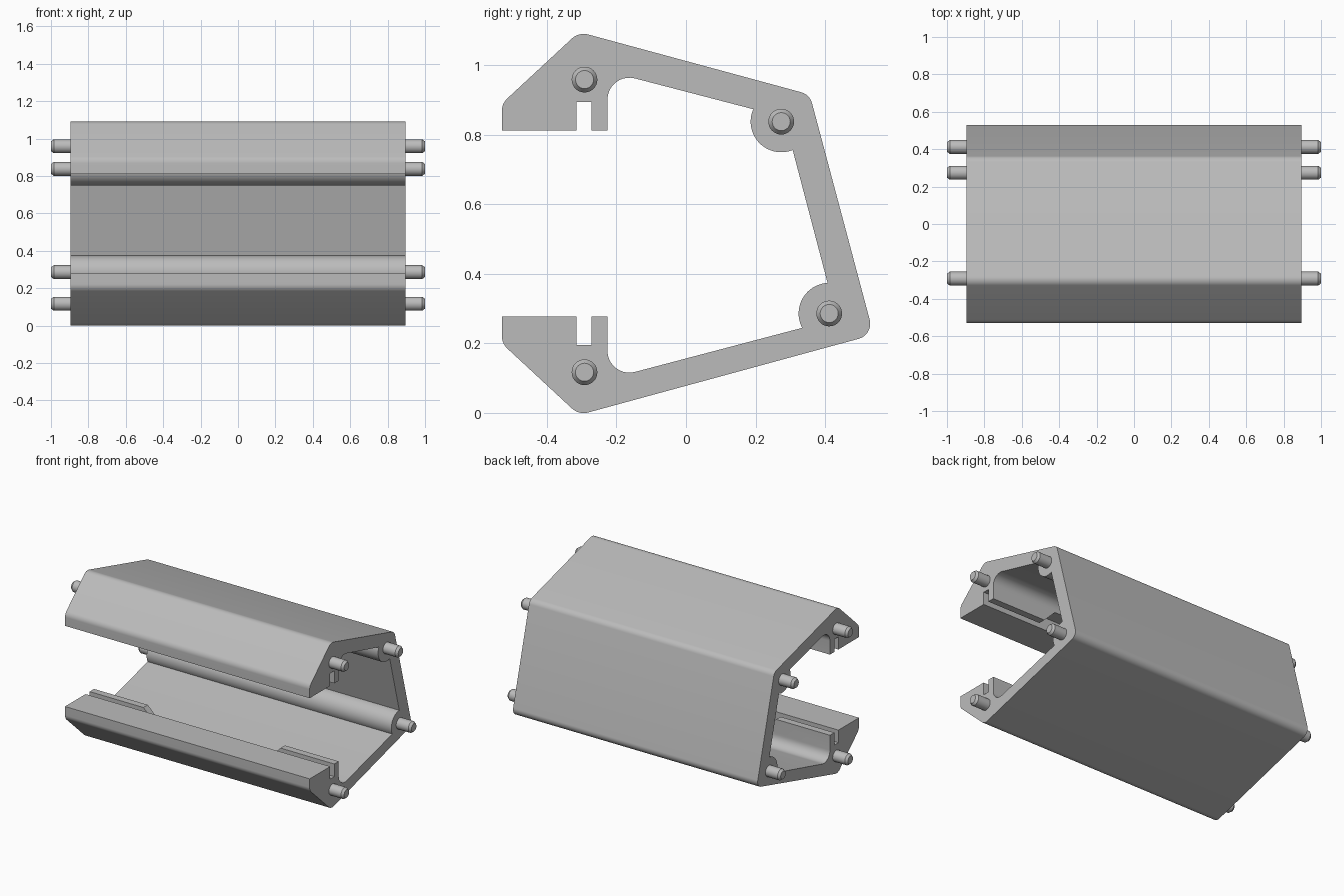
import bpy, bmesh, math
from mathutils import Vector

if "Cube" in bpy.data.objects:
    bpy.data.objects.remove(bpy.data.objects["Cube"], do_unlink=True)

HALF = 0.896      # half length of the extruded body
TOP = 1.09        # height, used to mirror the upper rail to the lower one

grey = bpy.data.materials.new("plain_grey")
grey.use_nodes = True
grey.diffuse_color = (0.5, 0.5, 0.5, 1)
grey.node_tree.nodes["Principled BSDF"].inputs["Base Color"].default_value = (0.5, 0.5, 0.5, 1)


def make_object(name, bm):
    bmesh.ops.recalc_face_normals(bm, faces=bm.faces)
    mesh = bpy.data.meshes.new(name)
    bm.to_mesh(mesh)
    bm.free()
    mesh.materials.append(grey)
    ob = bpy.data.objects.new(name, mesh)
    bpy.context.collection.objects.link(ob)
    return ob


def activate(ob):
    bpy.ops.object.select_all(action='DESELECT')
    ob.select_set(True)
    bpy.context.view_layer.objects.active = ob


def smooth(ob):
    activate(ob)
    bpy.ops.object.shade_smooth_by_angle(angle=math.radians(30))


def prism(name, points, offset):
    """Extrude a closed outline along offset."""
    bm = bmesh.new()
    face = bm.faces.new([bm.verts.new(p) for p in points])
    new = bmesh.ops.extrude_face_region(bm, geom=[face])["geom"]
    bmesh.ops.translate(bm, vec=offset, verts=[v for v in new if isinstance(v, bmesh.types.BMVert)])
    return make_object(name, bm)


def rounded(corners, steps=10):
    """Replace each corner (y, z, radius) with a tangent arc."""
    out = []
    for i, (y, z, r) in enumerate(corners):
        p = Vector((y, z))
        if r == 0:
            out.append(p)
            continue
        a = (Vector(corners[i - 1][:2]) - p).normalized()
        b = (Vector(corners[(i + 1) % len(corners)][:2]) - p).normalized()
        half = a.angle(b) / 2
        centre = p + (a + b).normalized() * r / math.sin(half)
        start = p + a * r / math.tan(half) - centre
        end = p + b * r / math.tan(half) - centre
        turn = math.pi - 2 * half
        for k in range(steps + 1):
            t = k / steps
            out.append(centre + (start * math.sin((1 - t) * turn) + end * math.sin(t * turn)) / math.sin(turn))
    return out


def boss(centre, start, end, radius=0.088, steps=20):
    """Round screw boss on the inside of a corner."""
    angles = [math.radians(start + (end - start) * k / steps) for k in range(steps + 1)]
    return [(centre[0] + radius * math.cos(a), centre[1] + radius * math.sin(a), 0) for a in angles]


# Centres of the four pins in the end section
upper_boss, lower_boss = (0.274, 0.838), (0.412, 0.286)
pins = [(-0.292, 0.959), upper_boss, lower_boss, (-0.292, 0.117)]

# Body section: outer shell, then back along the inside
outer_rail = [(-0.53, 0.812, 0), (-0.53, 0.89, 0.05), (-0.308, 1.096, 0.05)]
slot = [(-0.226, 0.812, 0), (-0.272, 0.812, 0), (-0.272, 0.895, 0),
        (-0.315, 0.895, 0), (-0.315, 0.812, 0)]


def flip(points):
    return [(y, TOP - z, r) for y, z, r in reversed(points)]


section = (outer_rail + [(0.356, 0.916, 0.045), (0.54, 0.225, 0.045)]
           + flip(outer_rail) + flip(slot)
           + [(-0.226, 0.097, 0.063)]
           + boss(lower_boss, 208, 93)
           + boss(upper_boss, 292, 156)
           + [(-0.226, 0.983, 0.063)] + slot)
body = prism("shell_body", [(-HALF, p.x, p.y) for p in rounded(section)], (2 * HALF, 0, 0))

# Middle of both inner lips is cut away with sloping ends
lip_gap = [(-0.42, 0.196), (0.42, 0.196), (0.55, 0.326), (-0.55, 0.326)]
for name, side in (("lower_lip_cutter", 1), ("upper_lip_cutter", -1)):
    pts = [(x, -0.295, z if side > 0 else TOP - z) for x, z in lip_gap]
    cutter = prism(name, pts, (0, 0.1, 0))
    cutter.hide_render = True
    mod = body.modifiers.new(name, 'BOOLEAN')
    mod.operation = 'DIFFERENCE'
    mod.solver = 'EXACT'
    mod.object = cutter
    activate(body)
    bpy.ops.object.modifier_apply(modifier=mod.name)
    bpy.data.objects.remove(cutter, do_unlink=True)
smooth(body)

# Chamfered pins at both ends
pin_profile = [(0.88, 0.037), (0.985, 0.037), (1.0, 0.026)]
for i, (y, z) in enumerate(pins):
    for label, side in (("left", 1), ("right", -1)):
        bm = bmesh.new()
        rings = []
        for x, r in pin_profile:
            angles = [2 * math.pi * k / 32 for k in range(32)]
            rings.append([bm.verts.new((side * x, y + r * math.cos(a), z + r * math.sin(a))) for a in angles])
        for a, b in zip(rings, rings[1:]):
            for k in range(32):
                bm.faces.new((a[k - 1], a[k], b[k], b[k - 1]))
        bm.faces.new(rings[0])
        bm.faces.new(rings[-1])
        smooth(make_object(f"{label}_pin_{i + 1}", bm))
